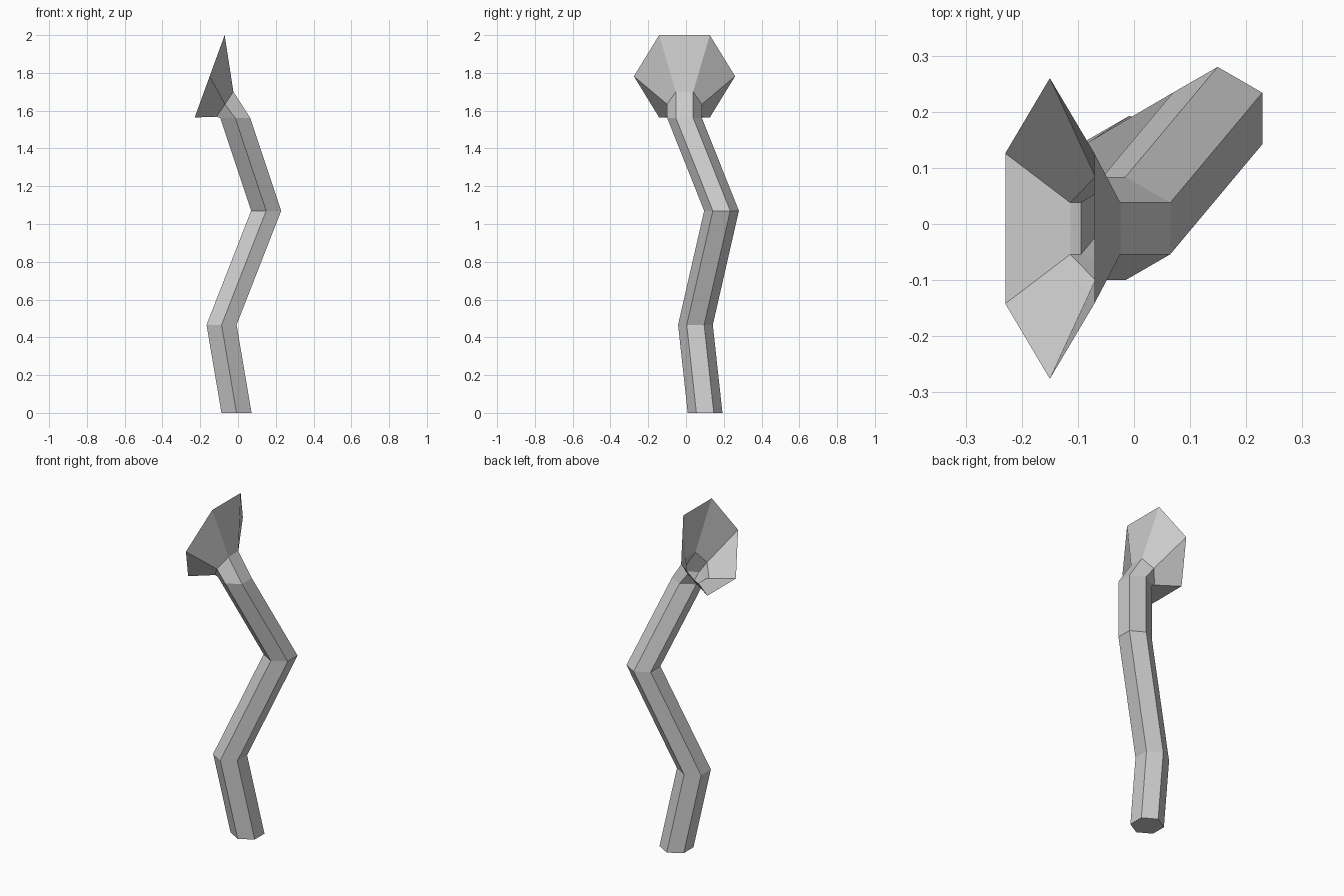
import bpy, bmesh
from math import sin, cos, radians
from mathutils import Vector

if "Cube" in bpy.data.objects:
    bpy.data.objects.remove(bpy.data.objects["Cube"])


def hexagon(bm, centre, radius, tilt):
    """Six-sided ring with points along y, tipped about the y axis."""
    t = radians(tilt)
    across = Vector((cos(t), 0, sin(t)))
    side = Vector((0, 1, 0))
    angles = [radians(30 + 60 * i) for i in range(6)]
    return [bm.verts.new(Vector(centre) + radius * (cos(a) * across + sin(a) * side))
            for a in angles]


def loft(name, sections, cap_start=False):
    """Skin a list of (centre, radius, tilt) hexagons, leaving the far end open."""
    bm = bmesh.new()
    rings = [hexagon(bm, *s) for s in sections]
    for a, b in zip(rings, rings[1:]):
        for i in range(6):
            j = (i + 1) % 6
            bm.faces.new((a[i], a[j], b[j], b[i]))
    if cap_start:
        bm.faces.new(rings[0][::-1])
    mesh = bpy.data.meshes.new(name)
    bm.to_mesh(mesh)
    bm.free()
    obj = bpy.data.objects.new(name, mesh)
    bpy.context.collection.objects.link(obj)
    return obj


R = 0.092
neck = ((-0.069, -0.008, 1.634), R, 56)
rim = ((-0.15, -0.008, 1.782), 0.268, 70)

# Crooked hollow stem, closed at the foot
loft("bent_stem", [
    ((-0.008, 0.101, 0.0), R, 0),
    ((-0.087, 0.05, 0.466), R, 0),
    ((0.149, 0.188, 1.07), R, 0),
    ((-0.015, -0.008, 1.562), R, 0),
    neck,
], cap_start=True)

# Open flared mouth
loft("flared_mouth", [neck, rim])
